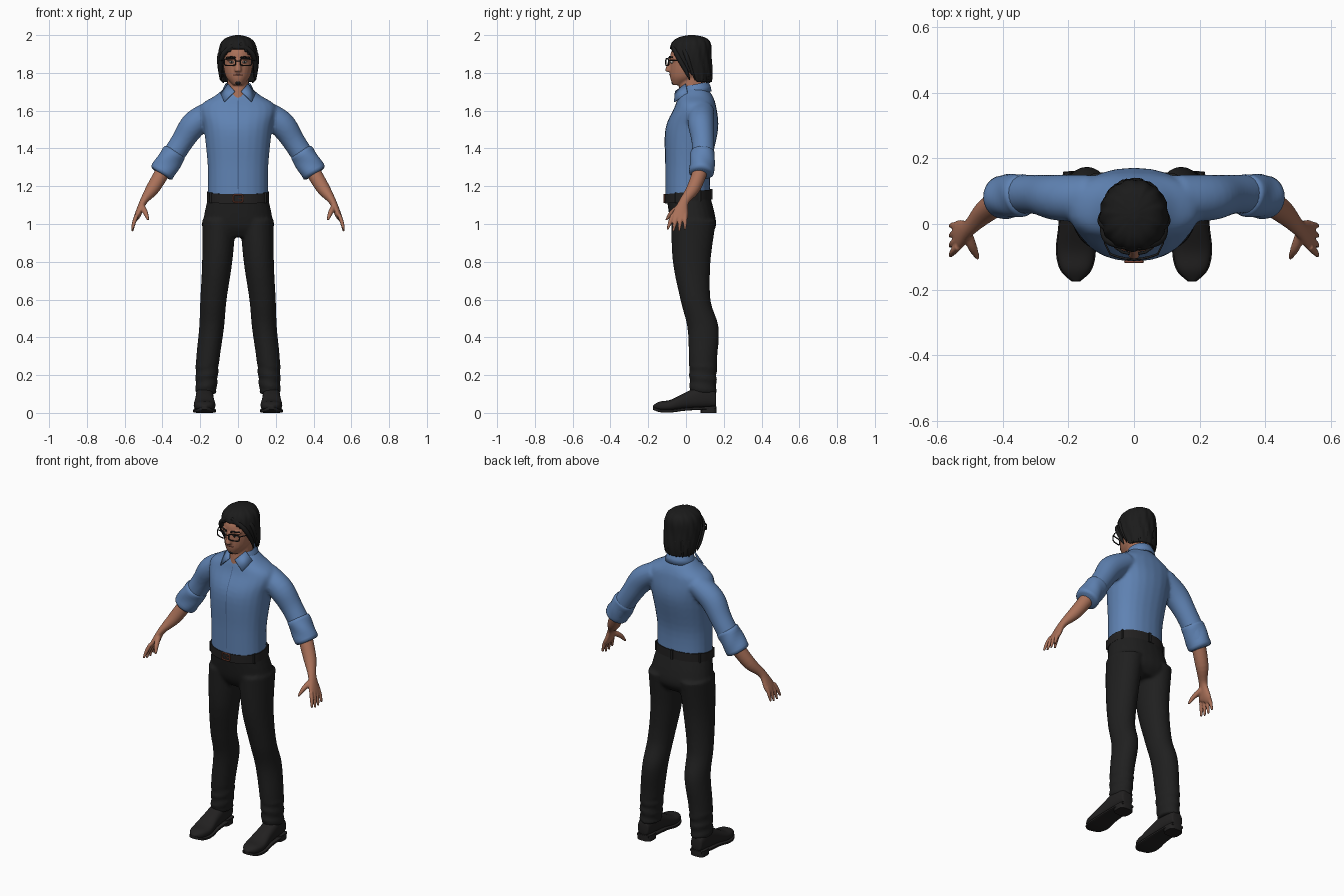
import bpy, bmesh, math
from math import sin, cos, pi
from mathutils import Vector

cube = bpy.data.objects.get("Cube")
if cube:
    bpy.data.objects.remove(cube)


def material(name, *rgb):
    mat = bpy.data.materials.new(name)
    mat.use_nodes = True
    mat.diffuse_color = (*rgb, 1)
    shader = mat.node_tree.nodes["Principled BSDF"]
    shader.inputs["Base Color"].default_value = (*rgb, 1)
    shader.inputs["Roughness"].default_value = 0.7
    return mat


SKIN = material("skin", 0.4, 0.165, 0.1)
SHIRT = material("blue cloth", 0.115, 0.225, 0.45)
SEAM = material("dark blue seam", 0.06, 0.12, 0.26)
CLOTH = material("black cloth", 0.014, 0.014, 0.014)
HAIR = material("black hair", 0.011, 0.011, 0.011)
LEATHER = material("black leather", 0.016, 0.015, 0.015)
COPPER = material("copper buckle", 0.2, 0.06, 0.035)
LIPS = material("lips", 0.23, 0.08, 0.06)
WHITE = material("eye white", 0.6, 0.55, 0.5)


def spline(rows, steps=5):
    """Smooth curve through a few rows of numbers (Catmull-Rom)."""
    rows = [Vector(row) for row in rows]
    last = len(rows) - 1
    result = []
    for i in range(last):
        before, start, end, after = (rows[min(max(i + k, 0), last)] for k in (-1, 0, 1, 2))
        for step in range(steps):
            t = step / steps
            bend = (end - before) * (t * (1 - t) ** 2) - (after - start) * (t * t * (1 - t))
            result.append(start.lerp(end, t * t * (3 - 2 * t)) + bend / 2)
    return result + [rows[-1]]


def ring(x, y, z, rx, ry, tilt=0):
    return Vector((x, y, z)), Vector((rx, 0, 0)), Vector((0, ry, tilt * ry))


def stack(*rows, x=0):
    """Horizontal rings from rows of height, depth, half width, half depth."""
    return [ring(x, y, z, rx, ry) for z, y, rx, ry in spline(rows)]


def pipe(*rows):
    """Rings square to a path: x, y, z, radius along y, radius across."""
    rows = spline(rows)
    rings = []
    for i, row in enumerate(rows):
        ahead, behind = rows[min(i + 1, len(rows) - 1)], rows[max(i - 1, 0)]
        tangent = Vector((ahead - behind)[:3]).normalized()
        side = Vector((0, 1, 0)) - tangent * tangent.y
        side.normalize()
        rings.append((Vector(row[:3]), side * row[3], tangent.cross(side) * row[4]))
    return rings


def ball(x, y, z, rx, ry, rz):
    angles = [pi * (k / 8 - 0.5) for k in range(9)]
    return [ring(x, y, z + rz * sin(a), rx * cos(a) + 0.0001, ry * cos(a) + 0.0001) for a in angles]


def loft(bm, rings, n=24, mirror=False, caps=True, power=1, wave=None):
    for side in (1, -1) if mirror else (1,):
        loops = []
        for centre, u, v in rings:
            loop = []
            for k in range(n):
                a = 2 * pi * k / n
                swell = 1 + (wave(a, centre.z) if wave else 0)
                co = centre + swell * (u * math.copysign(abs(cos(a)) ** power, cos(a))
                                       + v * math.copysign(abs(sin(a)) ** power, sin(a)))
                loop.append(bm.verts.new((co.x * side, co.y, co.z)))
            loops.append(loop)
        for low, high in zip(loops, loops[1:]):
            for k in range(n):
                nxt = (k + 1) % n
                bm.faces.new((low[k], low[nxt], high[nxt], high[k]))
        if caps:
            bm.faces.new(loops[0])
            bm.faces.new(loops[-1])


def finish(name, bm, mat, subdivide=False, voxel=0, thickness=0):
    bmesh.ops.recalc_face_normals(bm, faces=bm.faces)
    mesh = bpy.data.meshes.new(name)
    bm.to_mesh(mesh)
    bm.free()
    mesh.materials.append(mat)
    ob = bpy.data.objects.new(name, mesh)
    bpy.context.collection.objects.link(ob)
    bpy.ops.object.select_all(action="DESELECT")
    ob.select_set(True)
    bpy.context.view_layer.objects.active = ob
    bpy.ops.object.shade_smooth()
    if thickness:
        mod = ob.modifiers.new("thickness", "SOLIDIFY")
        mod.thickness = thickness
    if voxel:
        mod = ob.modifiers.new("union", "REMESH")
        mod.mode, mod.voxel_size, mod.use_smooth_shade = "VOXEL", voxel, True
        mod = ob.modifiers.new("soften", "SMOOTH")
        mod.iterations = 5
    elif subdivide:
        ob.modifiers.new("round", "SUBSURF")
    else:
        bpy.ops.object.shade_smooth_by_angle(angle=math.radians(45))
    return ob


def build(name, mat, *parts, **options):
    bm = bmesh.new()
    for rings, shape in parts:
        loft(bm, rings, **shape)
    return finish(name, bm, mat, **options)


def wire(name, mat, radius, *path, cyclic=False, mirror=True):
    curve = bpy.data.curves.new(name, "CURVE")
    curve.dimensions, curve.bevel_depth, curve.bevel_resolution = "3D", radius, 2
    for side in (1, -1) if mirror else (1,):
        line = curve.splines.new("POLY")
        line.points.add(len(path) - 1)
        for point, (x, y, z) in zip(line.points, path):
            point.co = (x * side, y, z, 1)
        line.use_cyclic_u = cyclic
    curve.materials.append(mat)
    bpy.context.collection.objects.link(bpy.data.objects.new(name, curve))


def rounded_frame(x, y, z, width, height, curl=0):
    """Rounded rectangle facing the front, its outer side curling back."""
    points = []
    for k in range(24):
        a = 2 * pi * k / 24
        px = x + width * math.copysign(abs(cos(a)) ** 0.45, cos(a))
        points.append((px, y + curl * px * px, z + height * math.copysign(abs(sin(a)) ** 0.45, sin(a))))
    return points


PAIR = dict(mirror=True)
SLIM = dict(mirror=True, n=10)

# Shirt: torso and sleeves fused into one surface
torso = stack((1.13, 0.01, 0.16, 0.12), (1.3, 0.01, 0.16, 0.12), (1.5, 0.03, 0.18, 0.14),
              (1.62, 0.05, 0.2, 0.11), (1.68, 0.05, 0.12, 0.09), (1.72, 0.05, 0.07, 0.06))
sleeve = pipe((0.13, 0.08, 1.6, 0.07, 0.06), (0.23, 0.08, 1.53, 0.07, 0.07),
              (0.3, 0.09, 1.43, 0.06, 0.06), (0.39, 0.09, 1.29, 0.06, 0.06))
shirt = build("shirt", SHIRT, (torso, dict(power=0.9)), (sleeve, PAIR), voxel=0.009)

# Rolled cuffs with fabric folds
cuff = pipe((0.33, 0.09, 1.39, 0.065, 0.065), (0.41, 0.08, 1.26, 0.068, 0.068))
build("rolled_cuffs", SHIRT, (cuff, dict(mirror=True, wave=lambda a, z: 0.07 * sin(3 * a + 150 * z))), subdivide=True)

# Button placket, wrapped to the shirt front
bm = bmesh.new()
bmesh.ops.create_grid(bm, x_segments=1, y_segments=40, size=1)
for vert in bm.verts:
    height = 1.42 + vert.co.y * 0.235
    vert.co = Vector((vert.co.x * 0.002, max(0, height - 1.5) / 2 - 0.13, height))
wrap = finish("button_placket", bm, SEAM).modifiers.new("wrap", "SHRINKWRAP")
wrap.target, wrap.offset = shirt, 0.0015

# Collar: folded band, open at the throat, with two front flaps
bm = bmesh.new()
band = [ring(0, 0.05, z, r, r, 0.2) for z, r in ((1.685, 0.086), (1.715, 0.08), (1.74, 0.068), (1.73, 0.06))]
loft(bm, band, n=32, caps=False)
throat = [f for f in bm.faces if f.calc_center_median().y < 0 and abs(f.calc_center_median().x) < 0.05]
bmesh.ops.delete(bm, geom=throat, context="FACES")
for side in (1, -1):
    bm.faces.new([bm.verts.new((x * side, y, z)) for x, y, z in
                  ((0.05, 0, 1.74), (0.09, 0.01, 1.69), (0.07, -0.06, 1.645), (0.015, -0.055, 1.7))])
finish("collar", bm, SHIRT, thickness=0.006)

# Trousers: pelvis and legs fused, with folds above the hems
pelvis = stack((1.16, 0.01, 0.155, 0.115), (1.0, 0.04, 0.185, 0.12), (0.93, 0.04, 0.15, 0.08))
leg = [ring(x, y, z, rx, ry) for z, x, y, rx, ry in spline((
    (1.02, 0.1, 0.04, 0.09, 0.12), (0.8, 0.11, 0.03, 0.08, 0.1), (0.6, 0.13, 0.05, 0.07, 0.08),
    (0.45, 0.14, 0.09, 0.066, 0.083), (0.28, 0.16, 0.09, 0.062, 0.075), (0.1, 0.17, 0.09, 0.055, 0.07)), steps=10)]
folds = dict(mirror=True, wave=lambda a, z: 0.06 * sin(110 * z + a) if z < 0.26 else 0)
build("trousers", CLOTH, (pelvis, dict(power=0.9)), (leg, folds), voxel=0.009)

# Belt, loops and buckle
belt = [ring(0, 0.01, z, 0.164, 0.122, 0.1) for z in (1.12, 1.17)]
build("belt", LEATHER, (belt, dict(n=48, power=0.9)))
bm = bmesh.new()
for k in range(5):
    a = pi * (2 * k - 1) / 6
    for vert in bmesh.ops.create_cube(bm, size=0.014)["verts"]:
        vert.co.z *= 4
        vert.co += Vector((0.165 * cos(a), 0.01 + 0.123 * sin(a), 1.145 + 0.012 * sin(a)))
finish("belt_loops", bm, CLOTH)
wire("buckle", COPPER, 0.004, *rounded_frame(0, -0.115, 1.135, 0.026, 0.02), cyclic=True, mirror=False)
wire("buckle_prong", COPPER, 0.003, (0, -0.116, 1.135), (0.026, -0.116, 1.135), mirror=False)

# Shoes: uppers, soles that follow their outline, and heels
last_shape = spline(((0.16, 0.035, 0.03, 0.11), (0.1, 0.045, 0.025, 0.15), (0, 0.05, 0.02, 0.11),
                     (-0.08, 0.058, 0.01, 0.07), (-0.14, 0.045, 0.012, 0.06), (-0.175, 0.01, 0.025, 0.04)))


def shoe(shape):
    return [(Vector((0.177, y, (low + high) / 2)), Vector((width, 0, 0)), Vector((0, 0, (high - low) / 2)))
            for y, width, low, high in shape]


build("shoe_uppers", LEATHER, (shoe(last_shape), dict(mirror=True, power=0.8)), subdivide=True)
sole = [(y, width + 0.003, low - 0.008, low + 0.008) for y, width, low, high in last_shape]
build("soles", LEATHER, (shoe(sole), dict(mirror=True, power=0.35)))
heel = [ring(0.177, 0.12, z, 0.045, 0.042) for z in (0, 0.035)]
build("heels", LEATHER, (heel, dict(mirror=True, power=0.6)))

# Forearms and hands with four fingers and a thumb
forearm = pipe((0.39, 0.08, 1.29, 0.04, 0.04), (0.45, 0.04, 1.19, 0.036, 0.036), (0.5, -0.01, 1.12, 0.026, 0.02),
               (0.53, -0.03, 1.05, 0.044, 0.017), (0.54, -0.04, 1.03, 0.04, 0.013))
thumb = pipe((0.51, -0.025, 1.095, 0.017, 0.017), (0.49, -0.075, 1.06, 0.014, 0.014), (0.475, -0.105, 1.02, 0.006, 0.006))
hands = [(forearm, PAIR), (thumb, SLIM)]
for k in range(4):
    y = 0.022 * k - 0.07
    tip = 0.955 + 0.01 * abs(k - 1.5)
    hands.append((pipe((0.535, y, 1.05, 0.011, 0.011), (0.55, y * 1.2, 1.01, 0.011, 0.011),
                       (0.56, y * 1.4, tip, 0.006, 0.006)), SLIM))
build("forearms_and_hands", SKIN, *hands, voxel=0.0045)

# Head with jaw, neck, nose and brow ridge
skull = stack((1.735, -0.04, 0.025, 0.03), (1.78, 0, 0.064, 0.085), (1.85, 0.02, 0.08, 0.105),
              (1.92, 0.025, 0.08, 0.1), (1.97, 0.03, 0.03, 0.04))
neck = stack((1.64, 0.03, 0.06, 0.078), (1.79, 0.035, 0.056, 0.065))
nose = stack((1.806, -0.09, 0.012, 0.01), (1.815, -0.09, 0.018, 0.02), (1.875, -0.08, 0.009, 0.01))
brow = ball(0.035, -0.065, 1.875, 0.03, 0.02, 0.012)
build("head", SKIN, (skull, {}), (neck, {}), (nose, {}), (brow, PAIR), voxel=0.005)

# Eyes, brows, mouth and chin beard
build("eyes", WHITE, (ball(0.034, -0.075, 1.857, 0.013, 0.009, 0.007), SLIM))
build("irises", HAIR, (ball(0.034, -0.082, 1.857, 0.006, 0.004, 0.006), SLIM))
wire("eyebrows", HAIR, 0.0045, (0.013, -0.09, 1.88), (0.035, -0.086, 1.885), (0.06, -0.066, 1.88))
wire("mouth", LIPS, 0.004, (0, -0.085, 1.79), (0.025, -0.078, 1.789))
build("chin_beard", HAIR, (ball(0, -0.062, 1.75, 0.019, 0.016, 0.014), {}))

# Glasses
wire("glasses_rims", LEATHER, 0.0035, *rounded_frame(0.043, -0.107, 1.857, 0.03, 0.018, curl=3), cyclic=True)
wire("glasses_bridge", LEATHER, 0.003, (0, -0.108, 1.864), (0.014, -0.106, 1.862))
wire("glasses_temples", LEATHER, 0.003, (0.073, -0.09, 1.866), (0.088, -0.06, 1.866), (0.092, 0.03, 1.86))

# Hair: wavy cap with an opening for the face
bm = bmesh.new()
cap = stack((1.75, 0.05, 0.086, 0.085), (1.8, 0.04, 0.098, 0.1), (1.88, 0.026, 0.105, 0.11),
            (1.95, 0.026, 0.094, 0.106), (1.985, 0.03, 0.063, 0.076), (2, 0.03, 0.014, 0.018))
loft(bm, cap, n=64, wave=lambda a, z: 0.022 * sin(13 * a + 25 * z) + 0.012 * sin(22 * a - 40 * z))
opening = []
for face in bm.faces:
    spot = face.calc_center_median()
    hairline = 0.8 * (1.86 - spot.z) - 0.03
    if (spot.z < 1.925 and spot.y < hairline) or (len(face.verts) > 4 and spot.z < 1.8):
        opening.append(face)
bmesh.ops.delete(bm, geom=opening, context="FACES")
finish("hair", bm, HAIR, subdivide=True, thickness=0.016)

# Locks swept from the parting, and at the nape
locks = [pipe((0.006, -0.07, 1.955, 0.012, 0.012), (0.078, -0.05, 1.9, 0.014, 0.014),
              (0.094, 0, 1.81, 0.011, 0.011), (0.088, 0.02, 1.762, 0.003, 0.003)),
         pipe((0.02, -0.03, 1.98, 0.012, 0.012), (0.096, 0, 1.9, 0.014, 0.014), (0.093, 0.05, 1.757, 0.003, 0.003))]
for k in range(3):
    x, y = 0.09 * sin(0.25 + 0.4 * k), 0.04 + 0.087 * cos(0.25 + 0.4 * k)
    locks.append(pipe((x, y, 1.85, 0.014, 0.01), (x, y, 1.79, 0.014, 0.01), (x, y, 1.745, 0.003, 0.003)))
build("hair_locks", HAIR, *[(lock, SLIM) for lock in locks], subdivide=True)
